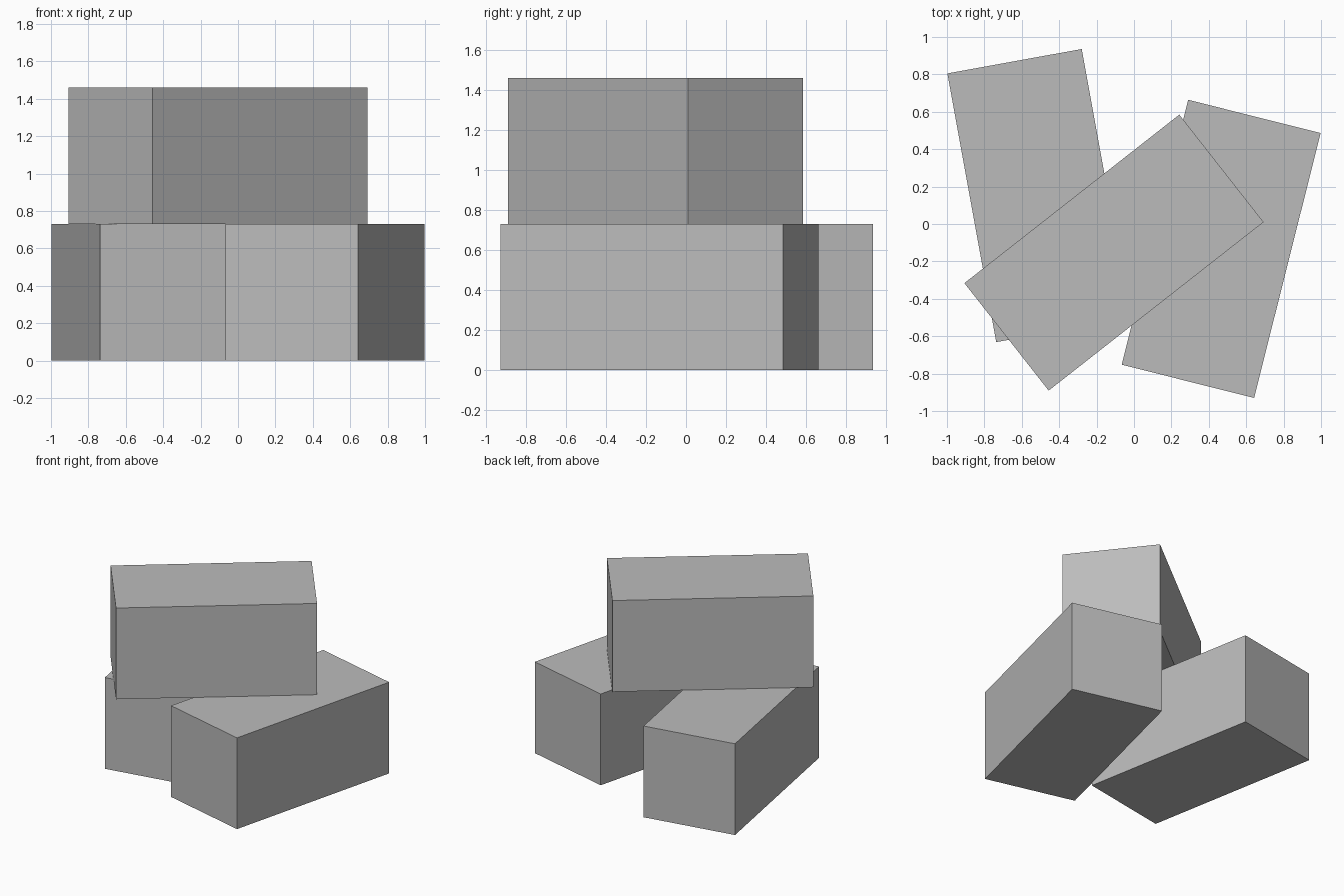
import bpy
import math

cube = bpy.data.objects.get("Cube")
if cube:
    bpy.data.objects.remove(cube, do_unlink=True)

WIDTH, LENGTH = 0.73, 1.46

# Plain grey for every block
grey = bpy.data.materials.new("plain_grey")
grey.use_nodes = True
colour = (0.5, 0.5, 0.5, 1)
grey.diffuse_color = colour
grey.node_tree.nodes["Principled BSDF"].inputs["Base Color"].default_value = colour


def block(name, x, y, bottom, turn):
    """A double-cube block, long along its own y, turned about z."""
    bpy.ops.mesh.primitive_cube_add(size=1, location=(x, y, bottom + WIDTH / 2))
    ob = bpy.context.object
    ob.name = name
    ob.scale = (WIDTH, LENGTH, WIDTH)
    ob.rotation_euler.z = math.radians(turn)
    ob.data.materials.append(grey)


# Two blocks on the ground, one laid across them
block("right_lower_block", -0.508, 0.152, 0, 10.3)
block("left_lower_block", 0.466, -0.133, 0, -14.1)
block("upper_block", -0.107, -0.153, WIDTH, 38.1 - 90)
